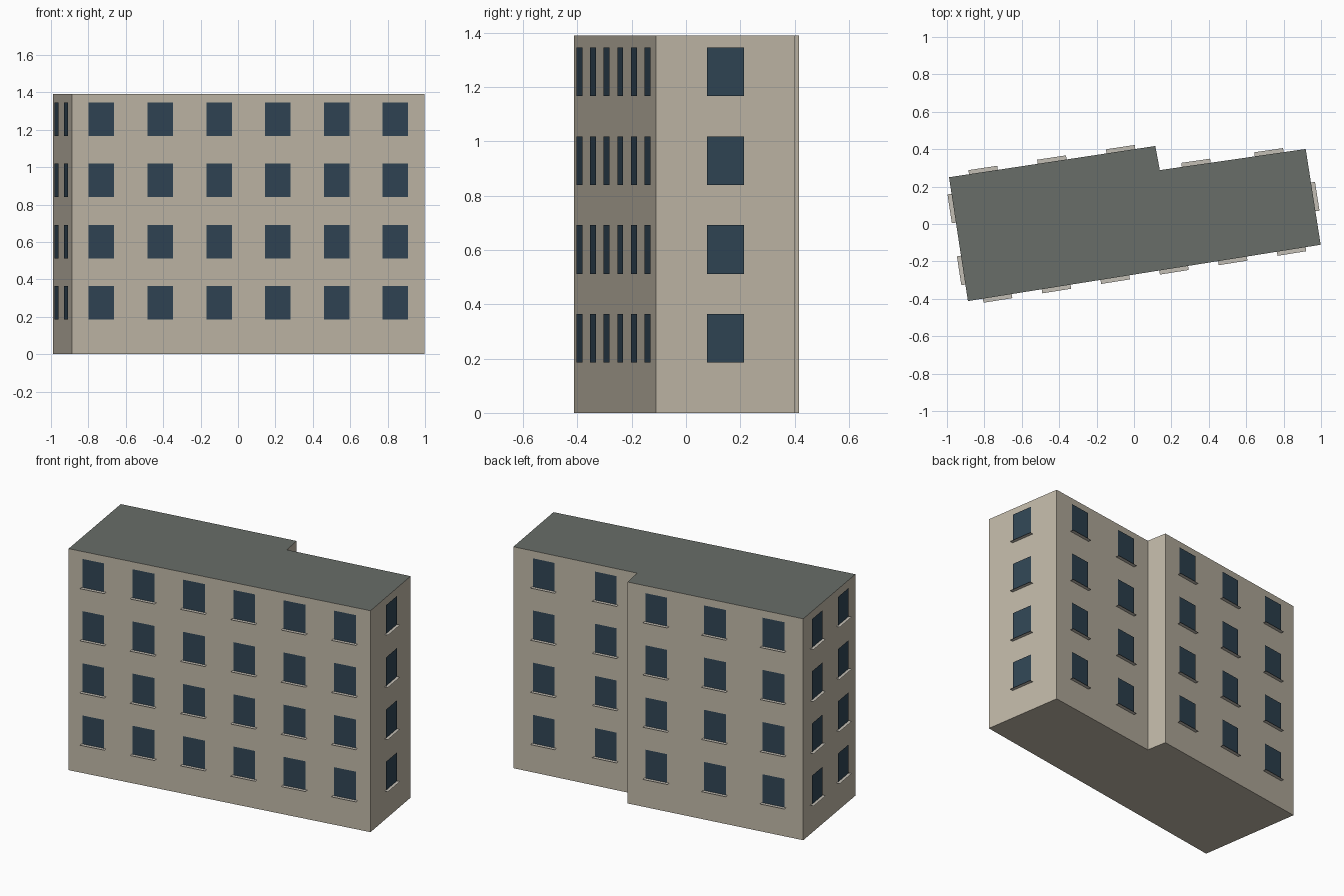
import bpy
from mathutils import Vector

if "Cube" in bpy.data.objects:
    bpy.data.objects.remove(bpy.data.objects["Cube"])

HEIGHT = 1.39
WIN_W, WIN_H = 0.138, 0.179
SILL_W, SILL_D = 0.156, 0.022
FLOORS = [0.185 + 0.3275 * i for i in range(4)]  # window bottoms

# Footprint, counter-clockwise, with the window count of the wall that starts there
PLAN = [((-0.888, -0.412), 6), ((0.998, -0.111), 1), ((0.918, 0.401), 2),
        ((0.138, 0.288), 0), ((0.114, 0.417), 3), ((-0.989, 0.250), 2)]


def material(name, rgb):
    m = bpy.data.materials.new(name)
    m.diffuse_color = (*rgb, 1)
    m.use_nodes = True
    m.node_tree.nodes["Principled BSDF"].inputs["Base Color"].default_value = m.diffuse_color
    return m


def mesh_object(name, verts, faces, mats):
    me = bpy.data.meshes.new(name)
    me.from_pydata(verts, [], faces)
    for m in mats:
        me.materials.append(m)
    ob = bpy.data.objects.new(name, me)
    bpy.context.collection.objects.link(ob)
    return ob


wall_mat = material("wall", (0.53, 0.48, 0.39))
roof_mat = material("roof", (0.14, 0.155, 0.14))
glass_mat = material("glass", (0.03, 0.06, 0.09))
sill_mat = material("sill", (0.55, 0.52, 0.46))

# Building body: extruded footprint with roof coloured top
pts = [Vector((*p, 0)) for p, _ in PLAN]
n = len(pts)
up = Vector((0, 0, 1))
walls = [(i, (i + 1) % n, n + (i + 1) % n, n + i) for i in range(n)]
body = mesh_object("building_body", pts + [p + up * HEIGHT for p in pts],
                   walls + [tuple(reversed(range(n))), tuple(range(n, 2 * n))],
                   [wall_mat, roof_mat])
body.data.polygons[n + 1].material_index = 1

# Flat window panes just off the wall, each with a thin flat sill below
panes, sills = [], []
for i, (_, count) in enumerate(PLAN):
    a, b = pts[i], pts[(i + 1) % n]
    along = (b - a).normalized()
    out = along.cross(up)
    for k in range(count):
        for z in FLOORS:
            c = a.lerp(b, (k + 0.5) / count) + up * z
            w, s = along * WIN_W / 2, along * SILL_W / 2
            p = c + out * 0.006
            panes += [p - w, p + w, p + w + up * WIN_H, p - w + up * WIN_H]
            q = c - up * 0.003
            o = out * SILL_D
            sills += [q - s + o, q + s + o, q + s, q - s]


def quads(verts):
    return [tuple(range(j, j + 4)) for j in range(0, len(verts), 4)]


mesh_object("window_panes", panes, quads(panes), [glass_mat])
mesh_object("window_sills", sills, quads(sills), [sill_mat])
